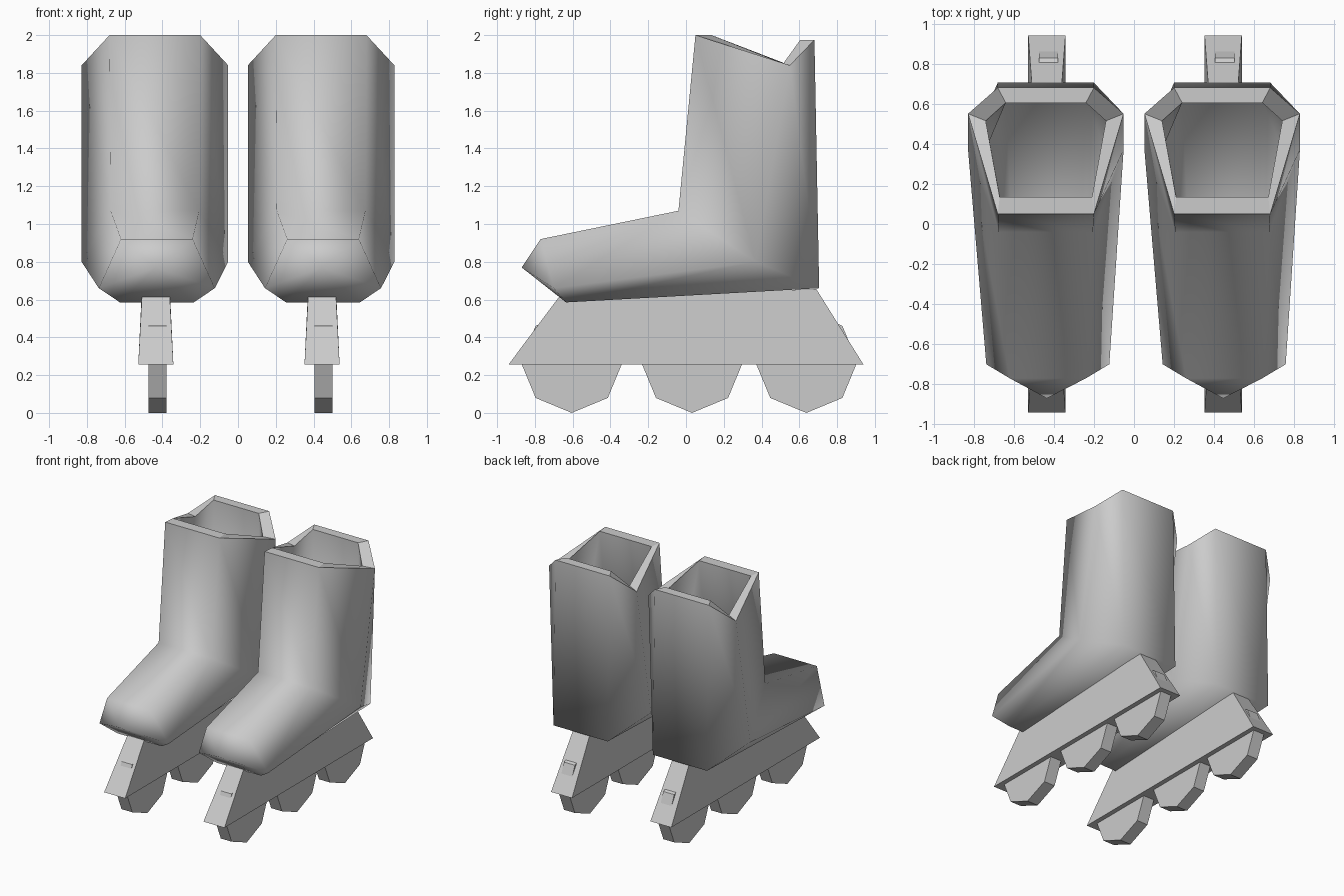
import bpy
import bmesh

if "Cube" in bpy.data.objects:
    bpy.data.objects.remove(bpy.data.objects["Cube"], do_unlink=True)

grey = bpy.data.materials.new("light grey")
grey.use_nodes = True
grey.diffuse_color = (0.6, 0.6, 0.6, 1)
grey.node_tree.nodes["Principled BSDF"].inputs["Base Color"].default_value = (0.6, 0.6, 0.6, 1)


def finish(name, bm):
    bmesh.ops.recalc_face_normals(bm, faces=bm.faces)
    mesh = bpy.data.meshes.new(name)
    bm.to_mesh(mesh)
    bm.free()
    mesh.materials.append(grey)
    obj = bpy.data.objects.new(name, mesh)
    bpy.context.collection.objects.link(obj)


def ring(bm, cx, pairs):
    """Six-sided loop from three mirrored (half width, y, z) pairs."""
    left = [bm.verts.new((cx + w, y, z)) for w, y, z in pairs]
    right = [bm.verts.new((cx - w, y, z)) for w, y, z in reversed(pairs)]
    return left + right


def bridge(bm, a, b):
    for i in range(6):
        j = (i + 1) % 6
        bm.faces.new((a[i], a[j], b[j], b[i]))


def boot(name, cx):
    bm = bmesh.new()
    # outer shell: cuff, ankle bend, toe
    cuff = ring(bm, cx, [(.24, .05, 2), (.388, .55, 1.84), (.24, .68, 1.975)])
    ankle = ring(bm, cx, [(.235, -.04, 1.07), (.388, .37, .8), (.24, .705, .66)])
    toe = ring(bm, cx + .01, [(.19, -.77, .92), (.307, -.7, .66), (.195, -.635, .585)])
    tip = bm.verts.new((cx + .005, -.87, .77))
    bridge(bm, cuff, ankle)
    bridge(bm, ankle, toe)
    for i in range(6):
        bm.faces.new((toe[i], toe[(i + 1) % 6], tip))
    # lining
    lip = ring(bm, cx, [(.23, .135, 2), (.3, .515, 1.85), (.2, .605, 1.975)])
    bend = ring(bm, cx, [(.21, .04, 1.01), (.3, .37, .82), (.2, .62, .72)])
    end = ring(bm, cx + .01, [(.15, -.7, .84), (.24, -.65, .7), (.15, -.6, .65)])
    bridge(bm, lip, bend)
    bridge(bm, bend, end)
    bm.faces.new(end)
    for f in bm.faces:
        f.smooth = True
    # flat rim with crisp edges
    bridge(bm, cuff, lip)
    for loop in (cuff, lip):
        for i in range(6):
            bm.edges.get((loop[i], loop[(i + 1) % 6])).smooth = False
    finish(name, bm)


def frame(name, cx):
    bm = bmesh.new()
    profile = [(.093, -.94, .255), (.093, .94, .255), (.074, .69, .655), (.074, -.67, .617)]
    sides = [[bm.verts.new((cx + s * w, y, z)) for w, y, z in profile] for s in (-1, 1)]
    for side in sides:
        bm.faces.new(side)
    for i in range(4):
        j = (i + 1) % 4
        bm.faces.new((sides[0][i], sides[0][j], sides[1][j], sides[1][i]))
    finish(name, bm)


def wheel(name, cx, cy):
    bpy.ops.mesh.primitive_cylinder_add(vertices=8, radius=.27, depth=.096,
                                        location=(cx, cy, .27), rotation=(0, 1.5708, 0))
    obj = bpy.context.object
    obj.name = name
    obj.data.materials.append(grey)


for side, cx in (("left", .44), ("right", -.44)):
    boot(side + "_boot", cx)
    frame(side + "_frame", cx + .005)
    for place, cy in (("front", -.605), ("middle", .032), ("rear", .637)):
        wheel(f"{side}_{place}_wheel", cx + .013, cy)
